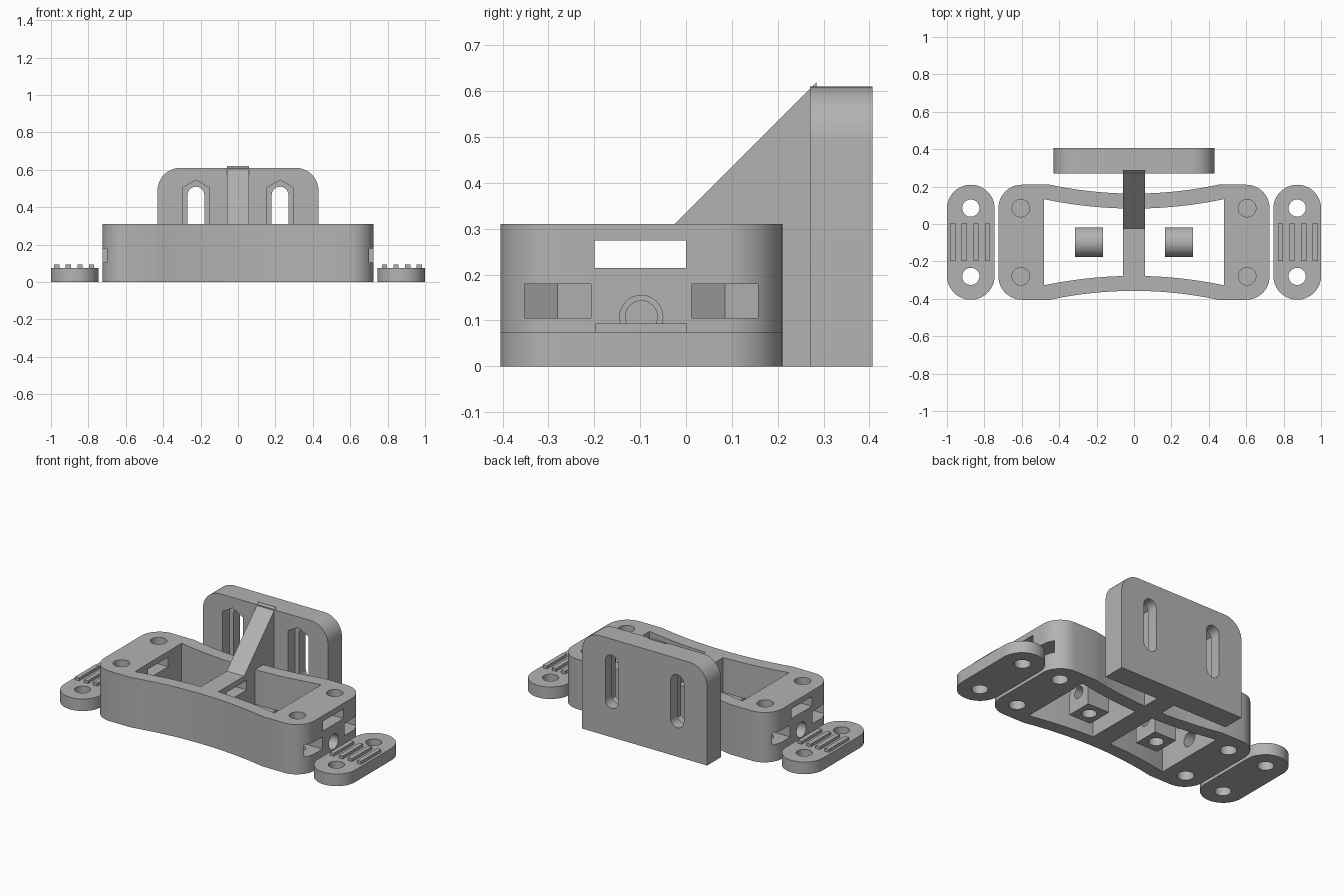
import bpy
import math
from mathutils import Vector

if "Cube" in bpy.data.objects:
    bpy.data.objects.remove(bpy.data.objects["Cube"], do_unlink=True)

grey = bpy.data.materials.new("plain grey")
grey.use_nodes = True
COLOUR = (0.45, 0.45, 0.45, 1)
grey.diffuse_color = COLOUR
grey.node_tree.nodes["Principled BSDF"].inputs["Base Color"].default_value = COLOUR

MID_Y = -0.0975      # centre line of the body and side plates
BOLT_Y = 0.1825      # bolt distance from that line
BOLT_X = 0.605
PLACE = {"x": lambda a, b, c: (c, a, b),
         "y": lambda a, b, c: (a, c, b),
         "z": lambda a, b, c: (a, b, c)}


def prism(name, outline, axis, low, high):
    """Extrude a closed 2D outline along an axis."""
    n = len(outline)
    area = sum(outline[i - 1][0] * outline[i][1] - outline[i][0] * outline[i - 1][1] for i in range(n))
    if (area < 0) != (axis == "y"):
        outline = outline[::-1]
    place = PLACE[axis]
    verts = [Vector(place(a, b, c)) for c in (low, high) for a, b in outline]
    faces = [list(range(n))[::-1], list(range(n, 2 * n))]
    faces += [[i, (i + 1) % n, (i + 1) % n + n, i + n] for i in range(n)]
    mesh = bpy.data.meshes.new(name)
    mesh.from_pydata(verts, [], faces)
    mesh.materials.append(grey)
    obj = bpy.data.objects.new(name, mesh)
    bpy.context.collection.objects.link(obj)
    return obj


def arc(cx, cy, r, start, end, steps=12):
    angles = [math.radians(start + (end - start) * i / steps) for i in range(steps + 1)]
    return [(cx + r * math.cos(t), cy + r * math.sin(t)) for t in angles]


def circle(cx, cy, r):
    return arc(cx, cy, r, 0, 360, 32)[:-1]


def rect(a0, b0, a1, b1):
    return [(a0, b0), (a1, b0), (a1, b1), (a0, b1)]


def bow(x0, x1, middle, rise, reach, steps=16):
    """Upper waist curve, nearest the centre line at x = 0."""
    xs = [x0 + (x1 - x0) * i / steps for i in range(steps + 1)]
    return [(x, middle + rise * (x / reach) ** 2) for x in xs]


def flip(points):
    return [(x, 2 * MID_Y - y) for x, y in reversed(points)]


def shift(points):
    return [(x, y + MID_Y) for x, y in points]


def select(obj):
    bpy.ops.object.select_all(action="DESELECT")
    obj.select_set(True)
    bpy.context.view_layer.objects.active = obj


def cut(obj, cutters):
    select(obj)
    for cutter in cutters:
        cutter.hide_render = True
        mod = obj.modifiers.new("cut", "BOOLEAN")
        mod.operation = "DIFFERENCE"
        mod.solver = "EXACT"
        mod.object = cutter
        bpy.ops.object.modifier_apply(modifier=mod.name)
        bpy.data.objects.remove(cutter, do_unlink=True)


def smooth(obj):
    select(obj)
    bpy.ops.object.shade_smooth_by_angle(angle=math.radians(30))


# Waisted body
upper = shift(arc(0.6, 0.1825, 0.125, 0, 90)
              + bow(0.45, -0.45, 0.26, 0.0475, 0.45, 24)
              + arc(-0.6, 0.1825, 0.125, 90, 180))
body = prism("body", upper + flip(upper), "z", 0, 0.31)
cutters = []
for s, side in ((1, "left"), (-1, "right")):
    # Open pockets
    wall = shift(bow(s * 0.06, s * 0.48, 0.18, 0.05, 0.48))
    cutters.append(prism("pocket_cutter", wall + flip(wall), "z", -0.1, 0.4))
    # Tension screw hole through the end block
    ends = sorted((s * 0.4, s * 0.8))
    cutters.append(prism("screw_cutter", circle(MID_Y, 0.108, 0.047), "x", *ends))
    for y in (MID_Y - BOLT_Y, MID_Y + BOLT_Y):
        # Bolt holes with a thin web above the nut slot
        hole = circle(s * BOLT_X, y, 0.047)
        cutters.append(prism("bolt_cutter", hole, "z", -0.1, 0.12))
        cutters.append(prism("bolt_cutter", hole, "z", 0.19, 0.4))
        # Nut slots open to the end, pointed inside
        w = 0.0725
        slot = [(s * 0.52, y), (s * 0.562, y + w), (s * 0.8, y + w),
                (s * 0.8, y - w), (s * 0.562, y - w)]
        cutters.append(prism("nut_cutter", slot, "z", 0.105, 0.18))
# Strap slot along the whole length
cutters.append(prism("strap_cutter", rect(-0.2, 0.215, 0, 0.275), "x", -0.9, 0.9))
cut(body, cutters)
smooth(body)

# Upright mounting plate with two slots and pointed recesses
plate = prism("mounting_plate", [(-0.43, 0), (0.43, 0)]
              + arc(0.31, 0.49, 0.12, 0, 90) + arc(-0.31, 0.49, 0.12, 90, 180),
              "y", 0.27, 0.407)
cutters = []
for x in (-0.225, 0.225):
    slot = arc(x, 0.465, 0.045, 0, 180) + arc(x, 0.225, 0.045, 180, 360)
    cutters.append(prism("slot_cutter", slot, "y", 0.2, 0.5))
    recess = [(x, 0.545), (x - 0.07, 0.505), (x - 0.07, 0.185),
              (x, 0.145), (x + 0.07, 0.185), (x + 0.07, 0.505)]
    cutters.append(prism("recess_cutter", recess, "y", 0.2, 0.34))
cut(plate, cutters)
smooth(plate)

# Sloping brace joining body and plate
prism("brace", [(-0.025, 0.29), (-0.025, 0.31), (0.285, 0.62), (0.285, 0),
                (0.13, 0), (0.13, 0.29)], "x", -0.06, 0.06)

for s, side in ((1, "left"), (-1, "right")):
    # Strap tensioner block, arched on top, with screw hole and nut slot
    block = prism(side + "_tensioner", [(MID_Y - 0.08, 0), (MID_Y + 0.08, 0)]
                  + arc(MID_Y, 0.108, 0.08, 0, 180, 20),
                  "x", s * 0.24 - 0.075, s * 0.24 + 0.075)
    cut(block, [
        prism("screw_cutter", circle(MID_Y, 0.108, 0.035), "x", s * 0.24 - 0.2, s * 0.24 + 0.2),
        prism("nut_cutter", circle(s * 0.24, MID_Y, 0.042), "z", -0.1, 0.12)])
    smooth(block)

    # Side clamp plate with two bolt holes
    cx = s * 0.8725
    clamp = prism(side + "_clamp_plate", shift(arc(cx, 0.18, 0.1275, 0, 180, 24)
                  + arc(cx, -0.18, 0.1275, 180, 360, 24)), "z", 0, 0.075)
    cut(clamp, [prism("bolt_cutter", circle(cx, y, 0.046), "z", -0.1, 0.2)
                for y in (MID_Y - BOLT_Y, MID_Y + BOLT_Y)])
    smooth(clamp)

    # Grip ridges
    for i in range(4):
        x = s * (0.783 + 0.062 * i)
        prism(side + "_grip_ridge", rect(x - 0.014, -0.197, x + 0.014, 0.002), "z", 0.07, 0.093)
